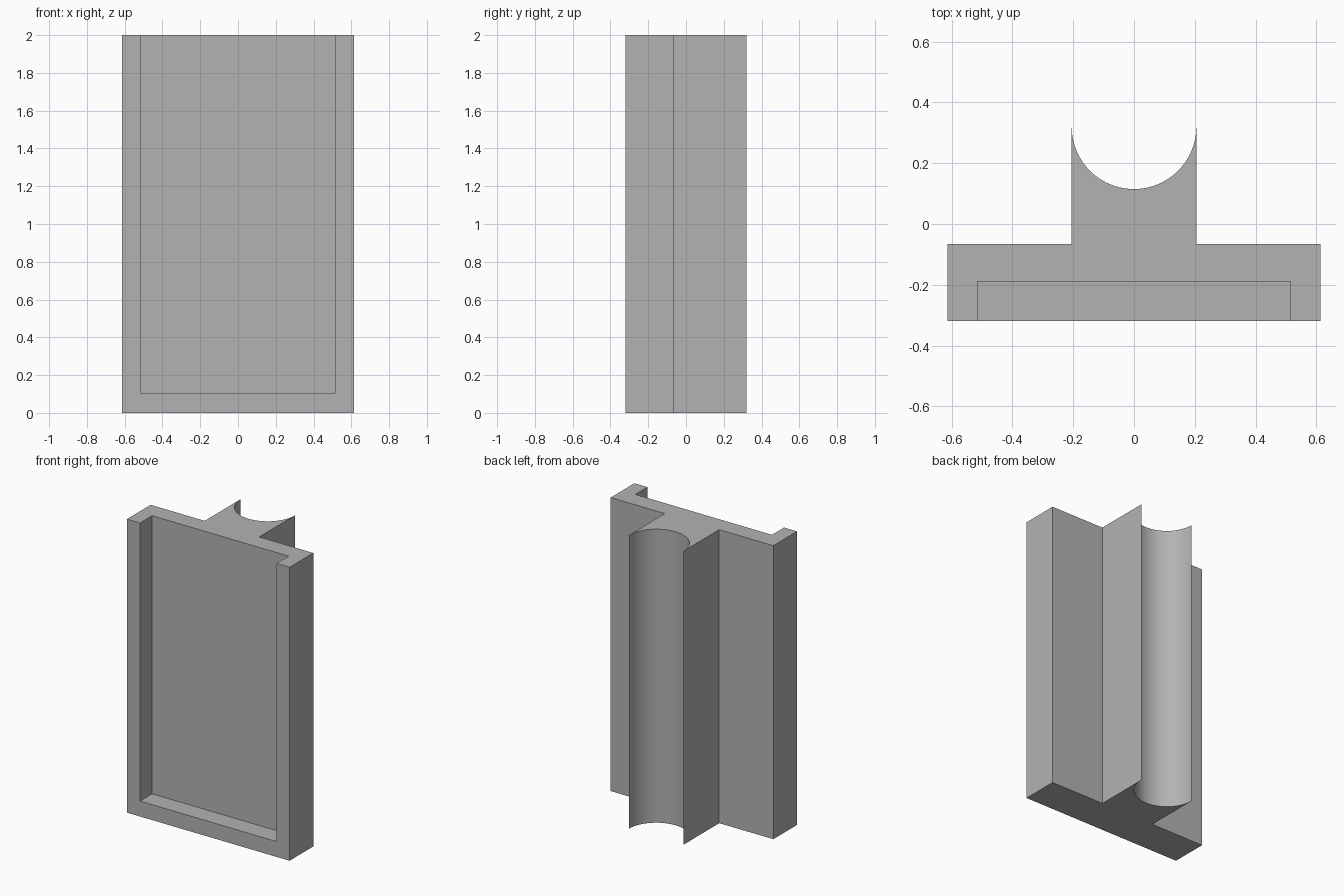
import bpy
import bmesh
import math

if "Cube" in bpy.data.objects:
    bpy.data.objects.remove(bpy.data.objects["Cube"], do_unlink=True)

HEIGHT = 2.0
HALF_W, FRONT, BACK = 0.613, -0.32, -0.065    # panel
RADIUS, TIP = 0.205, 0.32                     # rear rib and its groove
POCKET_W, POCKET_Y, LEDGE = 0.515, -0.19, 0.105
ARC_STEPS = 48

grey = bpy.data.materials.new("plain grey")
grey.use_nodes = True
colour = (0.45, 0.45, 0.45, 1)
grey.diffuse_color = colour
grey.node_tree.nodes["Principled BSDF"].inputs["Base Color"].default_value = colour


def extrude_profile(name, points, bottom, top):
    """Closed outline in x, y raised from bottom to top."""
    bm = bmesh.new()
    face = bm.faces.new([bm.verts.new((x, y, bottom)) for x, y in points])
    raised = bmesh.ops.extrude_face_region(bm, geom=[face])["geom"]
    verts = [v for v in raised if isinstance(v, bmesh.types.BMVert)]
    bmesh.ops.translate(bm, verts=verts, vec=(0, 0, top - bottom))
    bmesh.ops.recalc_face_normals(bm, faces=bm.faces)
    mesh = bpy.data.meshes.new(name)
    bm.to_mesh(mesh)
    bm.free()
    mesh.materials.append(grey)
    obj = bpy.data.objects.new(name, mesh)
    bpy.context.collection.objects.link(obj)
    return obj


# Panel with a rear rib that ends in a half-round groove
angles = [-math.pi * i / ARC_STEPS for i in range(ARC_STEPS + 1)]
groove = [(RADIUS * math.cos(a), TIP + RADIUS * math.sin(a)) for a in angles]
outline = [(-HALF_W, FRONT), (HALF_W, FRONT), (HALF_W, BACK), (RADIUS, BACK)]
outline += groove + [(-RADIUS, BACK), (-HALF_W, BACK)]
panel = extrude_profile("grooved_panel", outline, 0, HEIGHT)

# Shallow front pocket, open at the top
pocket = [(-POCKET_W, FRONT - 0.1), (POCKET_W, FRONT - 0.1),
          (POCKET_W, POCKET_Y), (-POCKET_W, POCKET_Y)]
cutter = extrude_profile("pocket_cutter", pocket, LEDGE, HEIGHT + 0.1)
cutter.hide_render = True

cut = panel.modifiers.new("pocket", 'BOOLEAN')
cut.operation = 'DIFFERENCE'
cut.solver = 'EXACT'
cut.object = cutter

bpy.ops.object.select_all(action='DESELECT')
panel.select_set(True)
bpy.context.view_layer.objects.active = panel
bpy.ops.object.modifier_apply(modifier=cut.name)
bpy.data.objects.remove(cutter, do_unlink=True)

# Smooth groove, crisp corners
bpy.ops.object.shade_smooth_by_angle(angle=math.radians(30))
